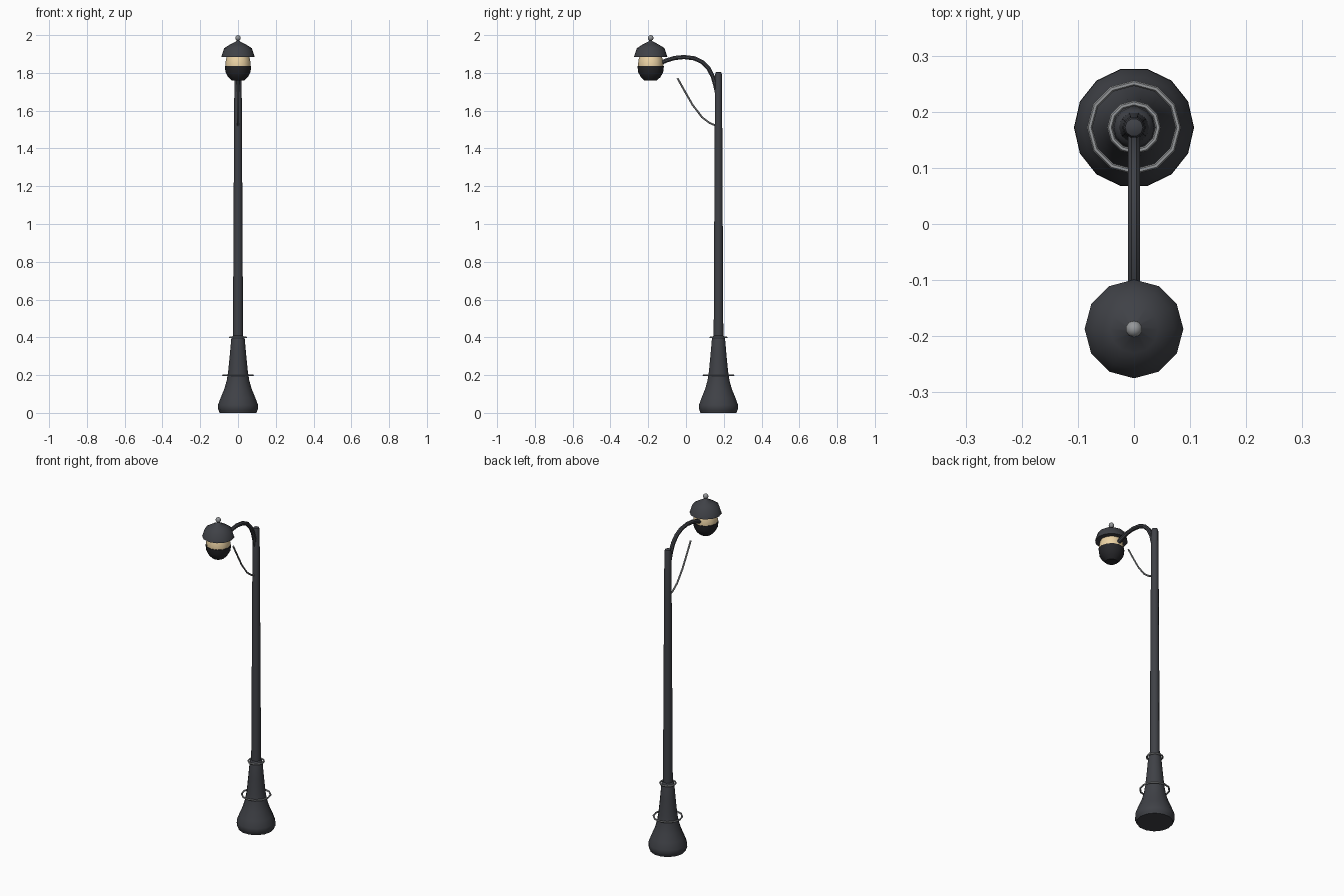
import bpy, math
from mathutils import Vector

if "Cube" in bpy.data.objects:
    bpy.data.objects.remove(bpy.data.objects["Cube"])

POLE_Y, LAMP_Y = 0.172, -0.187


def material(name, rgb):
    m = bpy.data.materials.new(name)
    m.diffuse_color = (*rgb, 1)
    m.use_nodes = True
    m.node_tree.nodes["Principled BSDF"].inputs["Base Color"].default_value = m.diffuse_color
    return m


IRON = material("dark_iron", (0.05, 0.053, 0.062))
BLACK = material("black_iron", (0.02, 0.02, 0.023))
GLASS = material("warm_glass", (0.85, 0.66, 0.38))
STEEL = material("steel", (0.3, 0.31, 0.32))


def finish(ob, name, mat, angle=40):
    ob.name = name
    ob.data.materials.append(mat)
    bpy.ops.object.select_all(action='DESELECT')
    ob.select_set(True)
    bpy.context.view_layer.objects.active = ob
    bpy.ops.object.shade_smooth_by_angle(angle=math.radians(angle))
    return ob


def mesh(name, verts, faces, mat):
    me = bpy.data.meshes.new(name)
    me.from_pydata(verts, [], faces)
    ob = bpy.data.objects.new(name, me)
    bpy.context.collection.objects.link(ob)
    return finish(ob, name, mat)


def skin(rings, n):
    # quads between consecutive rings plus end caps
    faces = [(r * n + i, r * n + (i + 1) % n, (r + 1) * n + (i + 1) % n, (r + 1) * n + i)
             for r in range(rings - 1) for i in range(n)]
    faces.append(tuple(reversed(range(n))))
    faces.append(tuple(range((rings - 1) * n, rings * n)))
    return faces


def lathe(name, profile, n, y, mat):
    verts = [(r * math.cos(2 * math.pi * i / n), y + r * math.sin(2 * math.pi * i / n), z)
             for r, z in profile for i in range(n)]
    return mesh(name, verts, skin(len(profile), n), mat)


def tube(name, path, radius, n, mat):
    # round bar following (y, z) points
    pts = [Vector((0, y, z)) for y, z in path]
    verts = []
    for k, p in enumerate(pts):
        t = (pts[min(k + 1, len(pts) - 1)] - pts[max(k - 1, 0)]).normalized()
        side = Vector((1, 0, 0))
        up = t.cross(side)
        for i in range(n):
            a = 2 * math.pi * (i + 0.5) / n
            verts.append(p + radius * (math.cos(a) * side + math.sin(a) * up))
    faces = [tuple(reversed(f)) for f in skin(len(pts), n)]
    ob = mesh(name, verts, faces, mat)
    return ob


# flared base and pole
lathe("base", [(0.098, 0), (0.102, 0.012), (0.107, 0.022), (0.106, 0.042), (0.092, 0.08),
               (0.073, 0.125), (0.06, 0.17), (0.052, 0.22), (0.043, 0.31), (0.036, 0.39),
               (0.033, 0.402), (0.026, 0.41)], 14, POLE_Y, IRON)
lathe("pole", [(0.027, 0.38), (0.025, 0.75), (0.021, 1.5), (0.019, 1.79),
               (0.016, 1.802), (0.008, 1.806)], 10, POLE_Y, IRON)

# collar rings
for name, z, r in (("lower_ring", 0.2, 0.079), ("upper_ring", 0.4, 0.043)):
    bpy.ops.mesh.primitive_torus_add(major_segments=12, minor_segments=6, major_radius=r,
                                     minor_radius=0.005, location=(0, POLE_Y, z))
    finish(bpy.context.object, name, STEEL)

# curved arm and thin brace
tube("arm", [(0.165, 1.69), (0.155, 1.735), (0.142, 1.78), (0.12, 1.823), (0.088, 1.856),
             (0.045, 1.877), (-0.01, 1.884), (-0.06, 1.879), (-0.1, 1.867),
             (-0.145, 1.848)], 0.012, 8, IRON)
tube("brace", [(-0.045, 1.772), (-0.005, 1.7), (0.034, 1.632), (0.085, 1.565),
               (0.125, 1.535), (0.16, 1.52)], 0.005, 6, STEEL)

# lantern
lathe("lamp_bowl", [(0.033, 1.76), (0.052, 1.778), (0.066, 1.803), (0.07, 1.836)],
      12, LAMP_Y, BLACK)
lathe("lamp_glass", [(0.066, 1.83), (0.067, 1.845), (0.064, 1.87), (0.058, 1.89)],
      12, LAMP_Y, GLASS)
lathe("lamp_cap", [(0.088, 1.885), (0.073, 1.931), (0.043, 1.95), (0.01, 1.967), (0.005, 1.975)],
      12, LAMP_Y, IRON)
bpy.ops.mesh.primitive_uv_sphere_add(segments=10, ring_count=8, radius=0.015,
                                     location=(0, LAMP_Y, 1.985))
finish(bpy.context.object, "finial", STEEL)
